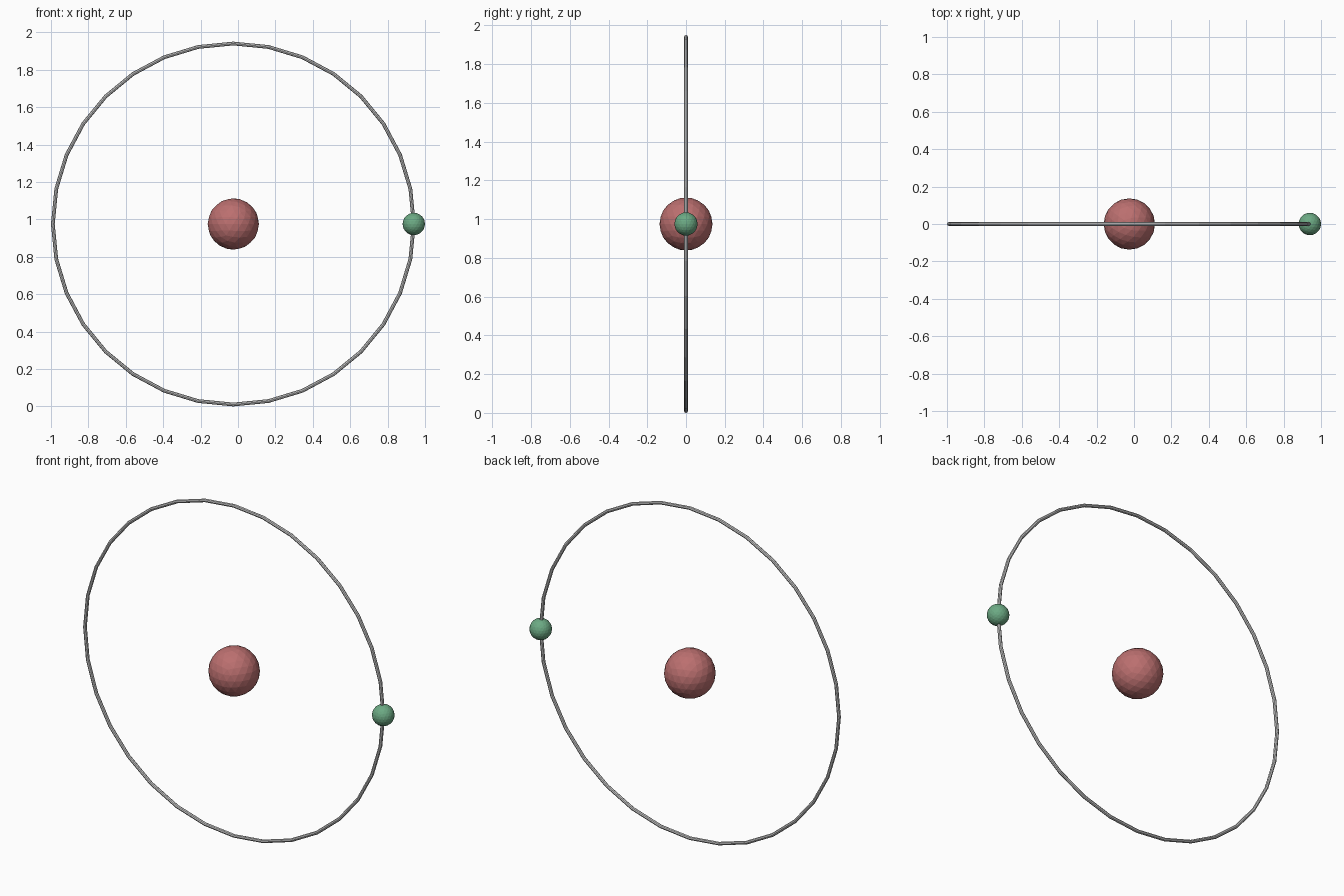
import bpy
import math

if "Cube" in bpy.data.objects:
    bpy.data.objects.remove(bpy.data.objects["Cube"])

CENTRE = (-0.025, 0, 0.975)
ORBIT_R, TUBE_R = 0.965, 0.01
NUCLEUS_R, ELECTRON_R = 0.137, 0.06


def colour(obj, name, rgb):
    mat = bpy.data.materials.new(name)
    mat.diffuse_color = (*rgb, 1)
    mat.use_nodes = True
    mat.node_tree.nodes["Principled BSDF"].inputs["Base Color"].default_value = mat.diffuse_color
    obj.data.materials.append(mat)


def ball(name, radius, x, rgb):
    bpy.ops.mesh.primitive_ico_sphere_add(
        subdivisions=3, radius=radius, location=(x, CENTRE[1], CENTRE[2]))
    obj = bpy.context.object
    obj.name = name
    colour(obj, name + "_colour", rgb)


# Central nucleus and the electron riding on the ring
ball("nucleus", NUCLEUS_R, CENTRE[0], (0.50, 0.16, 0.16))
ball("electron", ELECTRON_R, CENTRE[0] + ORBIT_R, (0.15, 0.40, 0.23))

# Upright orbit ring with 32 straight segments
bpy.ops.mesh.primitive_torus_add(
    major_segments=32, minor_segments=8, major_radius=ORBIT_R,
    minor_radius=TUBE_R, location=CENTRE, rotation=(math.pi / 2, 0, 0))
bpy.context.object.name = "orbit_ring"
